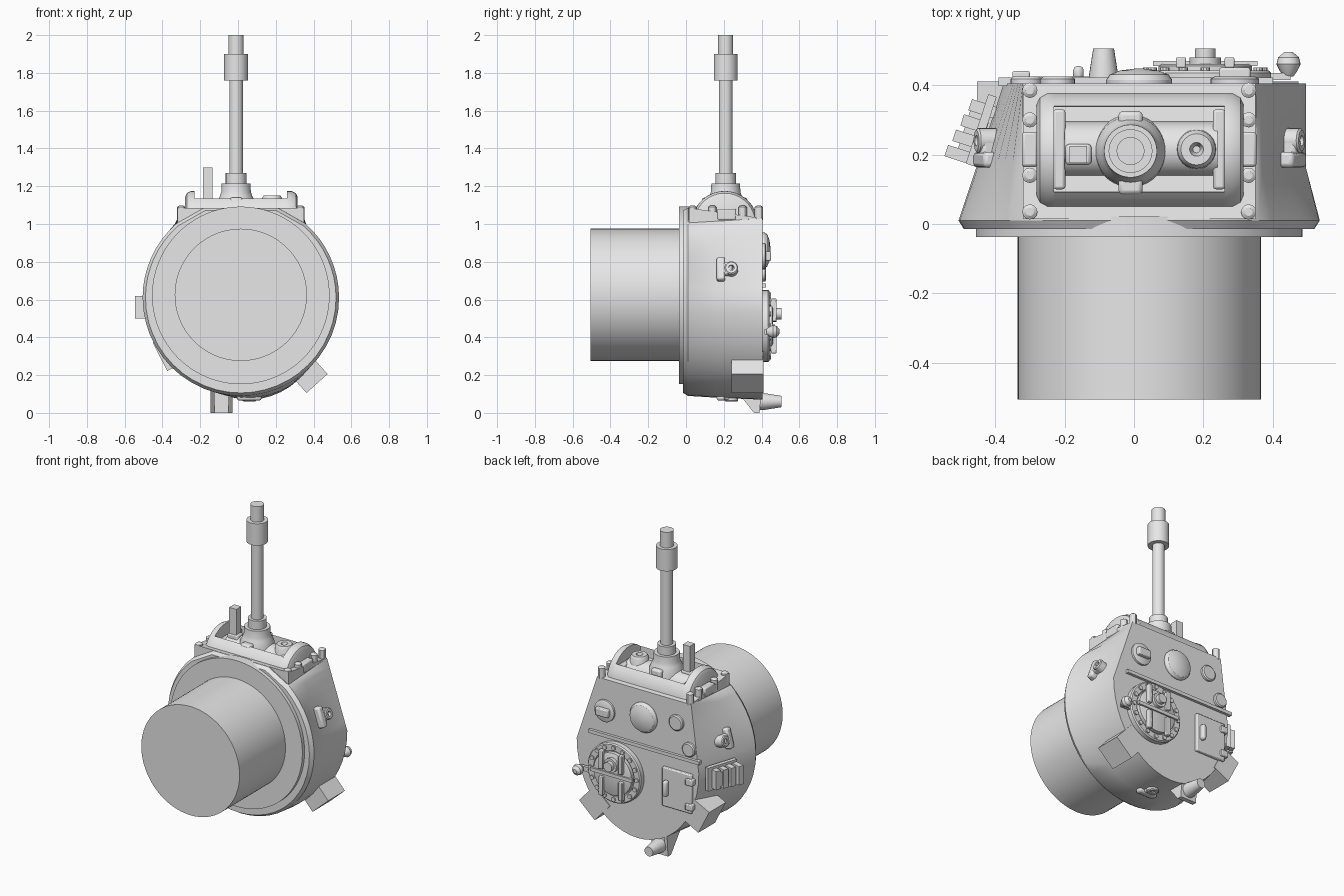
import bpy, bmesh
from math import sin, cos, pi, radians
from mathutils import Vector, Matrix

cube = bpy.data.objects.get("Cube")
if cube:
    bpy.data.objects.remove(cube, do_unlink=True)

grey = bpy.data.materials.new("plain_grey")
grey.use_nodes = True
grey.diffuse_color = (0.8, 0.8, 0.8, 1)
grey.node_tree.nodes["Principled BSDF"].inputs["Base Color"].default_value = (0.8, 0.8, 0.8, 1)
parts = []


def finish(name, bm, bevel=0):
    bmesh.ops.recalc_face_normals(bm, faces=bm.faces)
    mesh = bpy.data.meshes.new(name)
    bm.to_mesh(mesh)
    bm.free()
    mesh.materials.append(grey)
    ob = bpy.data.objects.new(name, mesh)
    bpy.context.collection.objects.link(ob)
    if bevel:
        mod = ob.modifiers.new("edge", "BEVEL")
        mod.width, mod.segments = bevel, 2
    parts.append(ob)
    return ob


def loft(name, rings):
    """Skin a list of equal rings and cap both ends."""
    bm = bmesh.new()
    vs = [[bm.verts.new(p) for p in ring] for ring in rings]
    n = len(vs[0])
    for a, b in zip(vs, vs[1:]):
        for i in range(n):
            j = (i + 1) % n
            bm.faces.new((a[i], a[j], b[j], b[i]))
    bm.faces.new(vs[0])
    bm.faces.new(vs[-1])
    return finish(name, bm)


def turned(name, start, axis, steps, seg=32):
    """Round part: steps are (distance along axis, radius)."""
    rot = Vector(axis).to_track_quat('Z', 'Y')
    rings = [[Vector(start) + rot @ Vector((r * cos(2 * pi * i / seg), r * sin(2 * pi * i / seg), d))
              for i in range(seg)] for d, r in steps]
    return loft(name, rings)


def box(name, c, size, spin=0, tilt=0, bevel=0):
    bm = bmesh.new()
    bmesh.ops.create_cube(bm, size=1)
    m = (Matrix.Translation(c) @ Matrix.Rotation(radians(spin), 4, 'Y')
         @ Matrix.Rotation(radians(tilt), 4, 'Z') @ Matrix.Diagonal((*size, 1)))
    bm.transform(m)
    return finish(name, bm, bevel)


def slab(name, profile, x0, x1):
    """Extrude a (y, z) profile across x."""
    return loft(name, [[(x, y, z) for y, z in profile] for x in (x0, x1)])


X, Y, Z = (1, 0, 0), (0, 1, 0), (0, 0, 1)

# Basket drum and turret ring
turned("basket_drum", (0.015, -0.505, 0.625), Y, [(0, 0.35), (0.5, 0.35)], 96)
turned("turret_ring", (0.015, -0.038, 0.622), Y, [(0, 0.47), (0.06, 0.47)], 96)

# Hull: round flared base blending into the roof outline
roof, base = [], []
for i in range(25):
    a = -pi * i / 24
    roof.append((0.06 + 0.435 * cos(a), 0.6 + 0.53 * sin(a)))
    base.append((0.015 + 0.52 * cos(a), 0.61 + 0.52 * sin(a)))
left, right, front = [], [], 1.03


def side(end, foot, sweep):
    out = []
    for i in range(1, 9):
        t = i / 8
        a = radians(sweep[0] + (sweep[1] - sweep[0]) * t)
        out.append(((foot[0] + (end[0] - foot[0]) * t, foot[1] + (end[1] - foot[1]) * t),
                    (0.015 + 0.52 * cos(a), 0.61 + 0.52 * sin(a))))
    return out


right_side = side((-0.32, front), roof[-1], (180, 131))
left_side = side((0.35, front), roof[0], (0, 49))[::-1]
flat = [((x, front), (x, 1.085)) for x in (-0.18, 0.21)]
for r, b in right_side + flat + left_side:
    roof.append(r)
    base.append(b)
mid = []
for r, b in zip(roof, base):
    t = 0.385 + 0.6 * min(1, max(0, r[0] / 0.4)) * (r[1] < 1.0)
    mid.append((b[0] + (r[0] - b[0]) * t, b[1] + (r[1] - b[1]) * t))
loft("turret_hull", [[(x, y, z) for x, z in ring] for y, ring in
                     ((-0.015, [(x * 0.97, 0.61 + (z - 0.61) * 0.97) for x, z in base]),
                      (0.01, base), (0.16, mid), (0.405, roof))])

# Front plate with bolts and trunnion covers
slab("front_plate", [(0.015, 0.98), (0.015, 1.085), (0.405, 1.03), (0.405, 0.95)], -0.32, 0.35)
for x in (-0.30, 0.33):
    for y in (0.035, 0.14, 0.3, 0.385):
        turned("plate_bolt", (x, y, 1.02), Z, [(0, 0.022), (0.07, 0.022), (0.077, 0.012)], 12)
    box("trunnion_cover", (x, 0.215, 1.05), (0.045, 0.1, 0.06), bevel=0.008)


# Mantlet housing: two rounded cheeks, lower and upper lips and a floor
def arch(r, a0=0, a1=180, n=18):
    return [(0.205 - r * cos(radians(a0 + (a1 - a0) * i / n)),
             1.0 + r * sin(radians(a0 + (a1 - a0) * i / n))) for i in range(n + 1)]


for name, outer, inner in (("right_cheek", -0.28, -0.23), ("left_cheek", 0.315, 0.26)):
    d = 0.03 if inner > outer else -0.03
    loft(name, [[(x, y, z) for y, z in arch(r)] for x, r in
                ((outer, 0.145), (outer + d * 0.3, 0.163), (outer + d, 0.174), (inner, 0.175))])
slab("lower_lip", arch(0.175, 0, 50, 6) + [(0.095, 1.0)], -0.23, 0.26)
slab("upper_lip", arch(0.175, 140, 180, 6) + [(0.335, 1.0)], -0.23, 0.26)

# Gun rotor with barrel, coaxial port and sight
turned("gun_rotor", (-0.2, 0.215, 1.04), X, [(0, 0.08), (0.44, 0.08)], 40)
for x in (-0.215, 0.245):
    box("rotor_end_bracket", (x, 0.215, 1.06), (0.035, 0.23, 0.08), bevel=0.008)
gun = (-0.01, 0.21, 0)
turned("gun_collar", gun, Z, [(1.05, 0.105), (1.12, 0.1), (1.15, 0.085), (1.17, 0.078),
                              (1.215, 0.076), (1.215, 0.055), (1.27, 0.055)], 40)
turned("gun_barrel", gun, Z, [(1.2, 0.036), (1.76, 0.036), (1.76, 0.063), (1.9, 0.063),
                              (1.9, 0.04), (2.0, 0.04)], 40)
for y in (0.11, 0.3):
    box("collar_tab", (-0.01, y, 1.1), (0.07, 0.05, 0.08), bevel=0.012)
turned("coaxial_port", (0.18, 0.215, 0), Z, [(1.06, 0.06), (1.135, 0.055), (1.15, 0.045),
                                            (1.15, 0.02), (1.12, 0.01)], 24)
box("sight_post", (-0.16, 0.2, 1.19), (0.05, 0.05, 0.22))
box("sight_base", (-0.16, 0.2, 1.1), (0.075, 0.06, 0.07), bevel=0.01)

# Roof strip, ventilator dome and small ports
box("roof_strip", (0.005, 0.41, 0.675), (0.79, 0.025, 0.022))
turned("ventilator_dome", (0.015, 0.39, 0.86), Y, [(0, 0.095), (0.025, 0.095), (0.04, 0.085),
                                                  (0.052, 0.055), (0.057, 0.015)], 32)
for x, z, r in ((0.29, 0.83, 0.07), (-0.22, 0.89, 0.05), (-0.31, 0.74, 0.045)):
    turned("roof_port", (x, 0.39, z), Y, [(0, r), (0.028, r), (0.034, r * 0.85)], 24)
box("periscope_head", (0.29, 0.43, 0.83), (0.09, 0.04, 0.05), bevel=0.006)

# Round hatch with bolt ring, bars and knob
hx, hz = 0.205, 0.46
turned("hatch_ring", (hx, 0.39, hz), Y, [(0, 0.19), (0.045, 0.19), (0.052, 0.183),
                                        (0.052, 0.145), (0.04, 0.14)], 48)
turned("hatch_lid", (hx, 0.4, hz), Y, [(0, 0.135), (0.055, 0.135), (0.06, 0.125)], 48)
for i in range(16):
    a = 2 * pi * i / 16
    turned("hatch_bolt", (hx + 0.165 * cos(a), 0.43, hz + 0.165 * sin(a)), Y,
           [(0, 0.014), (0.02, 0.014)], 10)
for x in (hx - 0.07, hx + 0.07):
    for z in (hz - 0.085, hz + 0.085):
        box("hatch_bar", (x, 0.465, z), (0.028, 0.03, 0.12), bevel=0.004)
box("hatch_seam", (hx, 0.462, hz), (0.3, 0.015, 0.022))
turned("hatch_knob", (hx, 0.45, hz + 0.065), Y, [(0, 0.045), (0.03, 0.045), (0.03, 0.03),
                                                (0.055, 0.03)], 16)
turned("lamp_ball", (0.445, 0.425, 0.43), Y, [(0, 0.014), (0.015, 0.025), (0.035, 0.035),
                                             (0.055, 0.03), (0.07, 0.012)], 20)
box("lamp_arm", (0.4, 0.425, 0.43), (0.1, 0.02, 0.03))

# Square hatch with hinges and handle
box("square_hatch", (-0.23, 0.41, 0.46), (0.21, 0.03, 0.25), bevel=0.006)
for z in (0.38, 0.54):
    box("square_hatch_hinge", (-0.325, 0.42, z), (0.05, 0.04, 0.04), bevel=0.005)
box("square_hatch_handle", (-0.16, 0.435, 0.46), (0.03, 0.04, 0.1), bevel=0.012)

# Stowage boxes on the rear corners
box("left_rear_box", (0.365, 0.325, 0.215), (0.16, 0.17, 0.15), spin=48)
box("right_rear_box", (-0.36, 0.325, 0.325), (0.12, 0.17, 0.17), spin=153)

# Ribbed launcher block on the right side
box("launcher_plate", (-0.44, 0.27, 0.56), (0.025, 0.21, 0.15), tilt=-18)
for i in range(4):
    box("launcher_rib", (-0.505 + 0.023 * i, 0.2 + 0.044 * i, 0.56), (0.075, 0.034, 0.12), tilt=-18)
box("launcher_core", (-0.46, 0.265, 0.56), (0.06, 0.17, 0.09), tilt=-18)

# Rear aerial base on its bracket
slab("aerial_bracket", [(0.25, 0.14), (0.36, 0.0), (0.39, 0.0), (0.4, 0.14)], -0.145, -0.125)
slab("aerial_bracket", [(0.25, 0.14), (0.36, 0.0), (0.39, 0.0), (0.4, 0.14)], -0.05, -0.03)
box("aerial_shelf", (-0.0875, 0.375, 0.075), (0.115, 0.03, 0.15))
turned("aerial_base", (-0.0875, 0.37, 0.06), Y, [(0, 0.045), (0.04, 0.045), (0.135, 0.03)], 24)


# Lifting eyes on both sides and the rear
def lifting_eye(x, z, angle):
    a = radians(angle)
    out = Vector((cos(a), 0, sin(a)))
    box("eye_foot", (x, 0.185, z), (0.05, 0.045, 0.13), spin=-angle, bevel=0.012)
    box("eye_neck", (x, 0.215, z), (0.045, 0.06, 0.07), spin=-angle, bevel=0.012)
    turned("eye_loop", Vector((x, 0.24, z)) - out * 0.03, out,
           [(0, 0.036), (0.055, 0.036), (0.06, 0.03), (0.06, 0.015), (0.04, 0.013)], 20)


lifting_eye(0.455, 0.76, 19)
lifting_eye(-0.425, 0.76, 165)
lifting_eye(0.06, 0.09, -90)

# Smooth round surfaces while keeping edges sharp
bpy.ops.object.select_all(action='DESELECT')
for ob in parts:
    ob.select_set(True)
bpy.context.view_layer.objects.active = parts[0]
bpy.ops.object.shade_smooth_by_angle(angle=radians(30))
